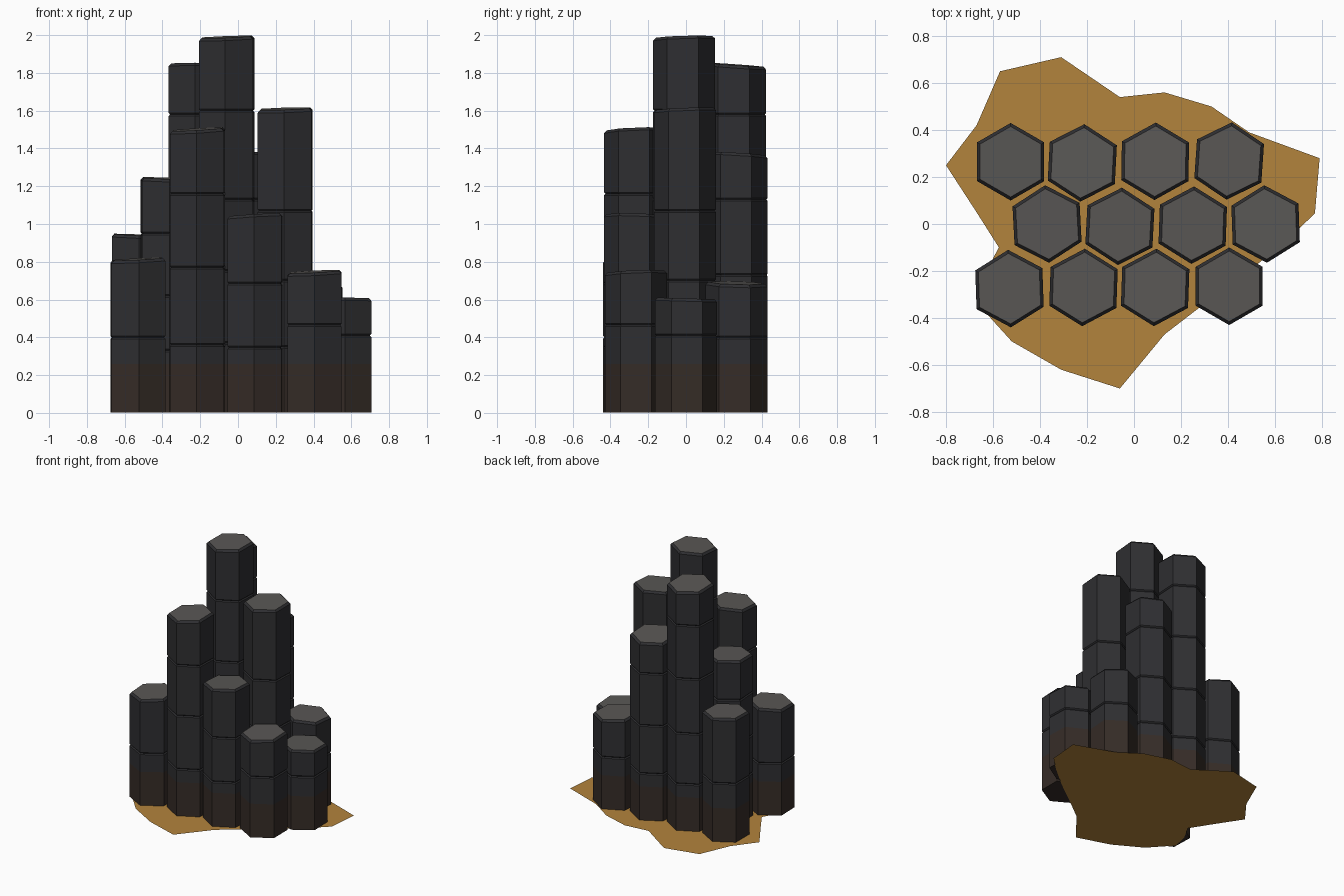
import bpy, bmesh
from math import cos, sin, radians, pi

if "Cube" in bpy.data.objects:
    bpy.data.objects.remove(bpy.data.objects["Cube"])


def material(name, rgb):
    m = bpy.data.materials.new(name)
    m.diffuse_color = (*rgb, 1)
    m.use_nodes = True
    m.node_tree.nodes["Principled BSDF"].inputs["Base Color"].default_value = m.diffuse_color
    return m


ROCK = material("dark_rock", (0.028, 0.028, 0.031))
BASE = material("warm_rock", (0.036, 0.025, 0.020))
TOP = material("weathered_top", (0.10, 0.095, 0.09))
SAND = material("sand", (0.45, 0.23, 0.045))

R = 0.165        # column radius
GROOVE = 0.008   # depth and half height of the joints
BEVEL = 0.015    # rim bevel


def make_object(name, bm, mats):
    bmesh.ops.recalc_face_normals(bm, faces=bm.faces[:])
    me = bpy.data.meshes.new(name)
    bm.to_mesh(me)
    bm.free()
    for m in mats:
        me.materials.append(m)
    ob = bpy.data.objects.new(name, me)
    bpy.context.collection.objects.link(ob)
    return ob


def column(name, x, y, height, turn, joints, tilt):
    """Hexagonal column with pinched joints and a bevelled, tilted top."""
    bm = bmesh.new()
    slope = (abs(tilt[0]) + abs(tilt[1])) * R * 0.8

    # profile: (radius, z, tilt amount)
    rings = [(R, 0.001, 0), (R, 0.26, 0)]
    for j in joints:
        rings += [(R, j - GROOVE, 0), (R - GROOVE, j, 0), (R, j + GROOVE, 0)]
    rings += [(R, height - slope - BEVEL, 1), (R - BEVEL, height - slope, 1)]

    loops = []
    for r, z, t in rings:
        loop = []
        for k in range(6):
            a = pi / 2 + radians(turn) + k * pi / 3
            px, py = r * cos(a), r * sin(a)
            dz = t * (tilt[0] * px + tilt[1] * py)
            loop.append(bm.verts.new((px, py, z + dz)))
        loops.append(loop)

    for i in range(len(loops) - 1):
        for k in range(6):
            n = (k + 1) % 6
            f = bm.faces.new((loops[i][k], loops[i][n],
                              loops[i + 1][n], loops[i + 1][k]))
            f.material_index = 1 if i == 0 else 0
    bm.faces.new(loops[0][::-1]).material_index = 1
    bm.faces.new(loops[-1]).material_index = 2
    ob = make_object(name, bm, (ROCK, BASE, TOP))
    ob.location = (x, y, 0)


# columns: x, y, height, turn in degrees, joint heights, top tilt
columns = {
    "front": [
        (-0.53, -0.275, 0.825, 2, [0.40], (0.05, 0.03)),
        (-0.215, -0.27, 1.515, -2, [0.36, 0.77, 1.16], (0.06, 0.04)),
        (0.09, -0.27, 1.06, -2, [0.345, 0.685], (0.06, -0.03)),
        (0.405, -0.265, 0.76, 0, [0.465], (0.05, 0.04)),
    ],
    "middle": [
        (-0.37, 0.0, 1.25, 3, [0.33, 0.62, 0.95], (-0.03, 0.03)),
        (-0.06, -0.01, 2.0, -3, [0.37, 0.75, 1.13, 1.60], (0.04, 0.03)),
        (0.25, -0.005, 1.62, -2, [0.35, 0.70, 1.07], (0.03, 0.04)),
        (0.56, 0.0, 0.61, 2, [0.41], (0.0, -0.03)),
    ],
    "back": [
        (-0.525, 0.265, 0.95, 0, [0.45], (-0.04, 0.02)),
        (-0.22, 0.26, 1.855, -3, [0.36, 0.75, 1.17, 1.58], (-0.02, -0.07)),
        (0.09, 0.267, 1.385, -1, [0.36, 0.73, 1.13], (0.03, -0.06)),
        (0.405, 0.268, 0.70, -4, [0.40], (-0.06, -0.03)),
    ],
}
for row, items in columns.items():
    for i, args in enumerate(items, 1):
        column(f"{row}_column_{i}", *args)

# flat irregular sand patch under the columns
outline = [(-0.57, 0.65), (-0.31, 0.71), (-0.06, 0.54), (0.13, 0.56),
           (0.33, 0.50), (0.49, 0.39), (0.79, 0.28), (0.77, 0.045),
           (0.66, -0.06), (0.49, -0.20), (0.26, -0.37), (0.13, -0.47),
           (-0.06, -0.70), (-0.31, -0.62), (-0.52, -0.50), (-0.665, -0.34),
           (-0.64, -0.22), (-0.575, -0.10), (-0.67, 0.05), (-0.80, 0.25),
           (-0.67, 0.42)]
bm = bmesh.new()
center = bm.verts.new((0, 0, 0))
rim = [bm.verts.new((px, py, 0)) for px, py in outline]
for i, v in enumerate(rim):
    bm.faces.new((center, v, rim[i - 1]))
patch = make_object("sand_patch", bm, (SAND,))
if patch.data.polygons[0].normal.z < 0:
    patch.data.flip_normals()
